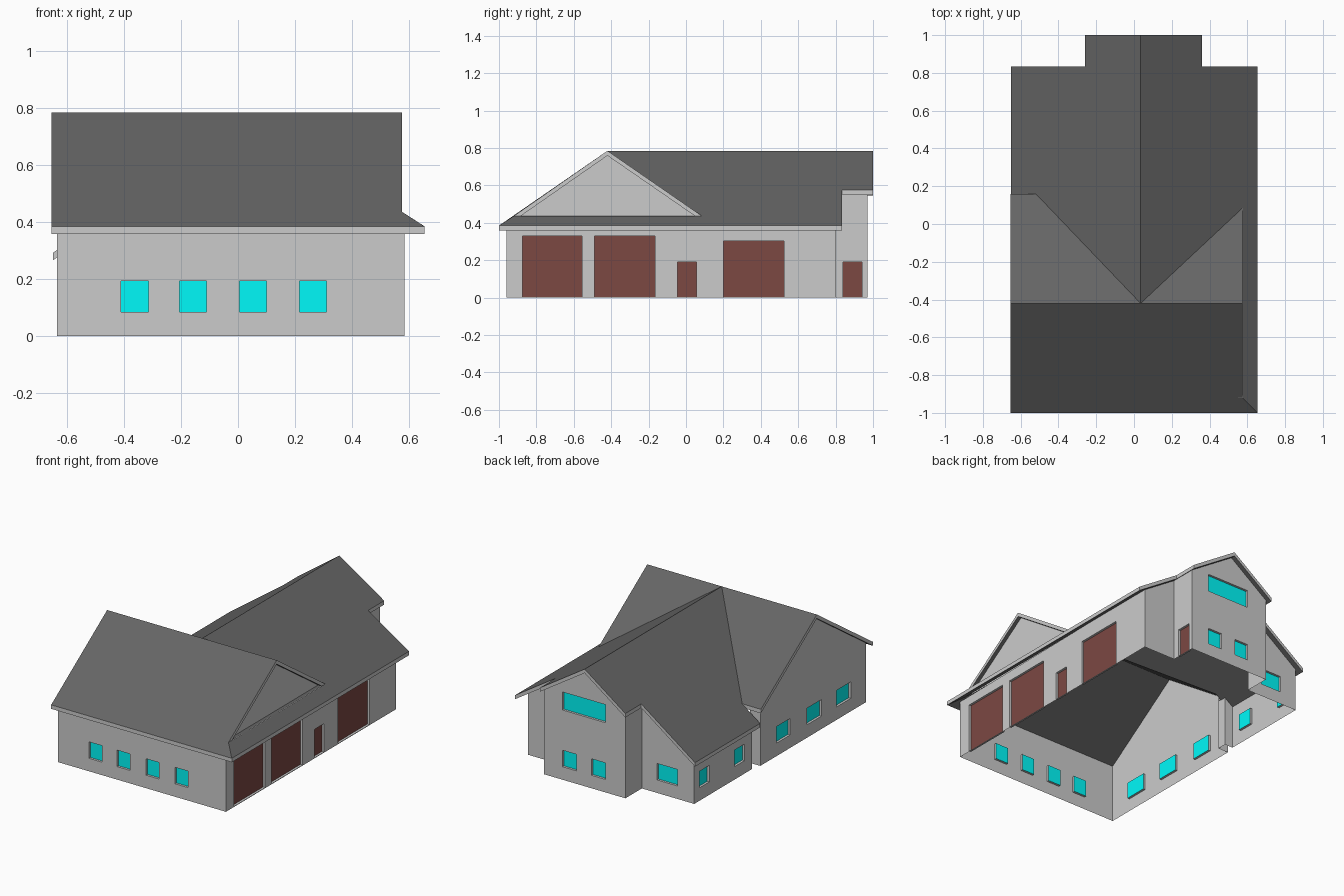
import bpy, bmesh
from mathutils import Vector

if "Cube" in bpy.data.objects:
    bpy.data.objects.remove(bpy.data.objects["Cube"])

def material(name, rgb):
    m = bpy.data.materials.new(name)
    m.diffuse_color = (*rgb, 1)
    m.use_nodes = True
    m.node_tree.nodes["Principled BSDF"].inputs["Base Color"].default_value = m.diffuse_color
    return m

ROOF = material("roof_dark", (0.13, 0.13, 0.13))
GLASS = material("glass_cyan", (0.0, 0.95, 0.95))
DOOR = material("door_red_brown", (0.2, 0.065, 0.055))

def finish(bm, name, mat=None):
    me = bpy.data.meshes.new(name)
    bm.to_mesh(me)
    bm.free()
    ob = bpy.data.objects.new(name, me)
    bpy.context.collection.objects.link(ob)
    if mat:
        me.materials.append(mat)
    return ob

def face(bm, pts, normal):
    f = bm.faces.new([bm.verts.new(p) for p in pts])
    f.normal_update()
    if f.normal.dot(normal) < 0:
        f.normal_flip()

REVEAL = 0.015

def wall(name, axis, c, out, top, openings=(), base=0.0):
    """Vertical wall on plane axis=c, facing out (+1/-1); top is a list of (u, z)."""
    def P(u, z, d=0.0):
        k = c - out * d
        return Vector((k, u, z)) if axis == 'x' else Vector((u, k, z))
    n = Vector((out, 0, 0)) if axis == 'x' else Vector((0, out, 0))
    bm = bmesh.new()
    loops = [[(top[0][0], base)] + list(top) + [(top[-1][0], base)]]
    rects = []
    for kind, u0, u1, z0, z1 in openings:
        rects.append((kind, [(u0, z0), (u1, z0), (u1, z1), (u0, z1)]))
        loops.append(rects[-1][1])
    edges = []
    for lp in loops:
        vs = [bm.verts.new(P(*q)) for q in lp]
        edges += [bm.edges.new((vs[i], vs[(i + 1) % len(vs)])) for i in range(len(vs))]
    bmesh.ops.triangle_fill(bm, use_beauty=True, use_dissolve=False, edges=edges, normal=n)
    for f in bm.faces:
        f.normal_update()
        if f.normal.dot(n) < 0:
            f.normal_flip()
    # reveals and recessed panels
    for i, (kind, r) in enumerate(rects):
        mid = sum((P(*q) for q in r), Vector()) / 4
        for a, b in zip(r, r[1:] + r[:1]):
            face(bm, [P(*a), P(*b), P(*b, REVEAL), P(*a, REVEAL)], mid - (P(*a) + P(*b)) / 2)
        pb = bmesh.new()
        face(pb, [P(*q, REVEAL) for q in r], n)
        finish(pb, f"{name}_{kind}_{i + 1}", GLASS if kind == "window" else DOOR)
    finish(bm, name)

def win(u0, u1, z0=0.085, z1=0.193):
    return ("window", u0, u1, z0, z1)

def door(u0, u1, z1):
    return ("door", u0, u1, 0.004, z1)

# Roof planes: height as a function of plan position
RX, RY, RZ = 0.035, -0.42, 0.785
def front_z(x, y): return RZ - 0.69 * abs(y - RY)
def right_z(x, y): return RZ - 0.645 * (x - RX)
def left_z(x, y): return RZ - 0.72 * (RX - x)

# Walls of the front wing
wall("front_wall", 'y', -0.96, -1, [(-0.635, 0.39), (0.585, 0.39)],
     [win(-0.41, -0.315), win(-0.205, -0.11), win(0.005, 0.10), win(0.215, 0.31)])
wall("left_gable_wall", 'x', -0.635, -1,
     [(-0.96, 0.39), (RY, 0.765), (0.137, 0.38)],
     [win(-0.173, -0.03), win(-0.495, -0.345), win(-0.80, -0.65)])
wall("right_wall", 'x', 0.585, 1, [(-0.96, 0.39), (0.80, 0.41)],
     [door(-0.875, -0.555, 0.33), door(-0.49, -0.165, 0.33),
      door(-0.045, 0.055, 0.19), door(0.20, 0.525, 0.303)])
wall("right_gable", 'x', 0.55, 1, [(-0.905, 0.43), (RY, 0.765), (0.065, 0.43)], base=0.425)

# Walls of the rear wing, with the narrow projecting end
wall("right_step_wall", 'y', 0.80, 1, [(0.35, 0.56), (0.585, 0.41)])
wall("right_end_wall", 'x', 0.35, 1, [(0.80, 0.56), (0.97, 0.56)], [door(0.84, 0.94, 0.19)])
wall("rear_wall", 'y', 0.97, 1, [(-0.24, 0.567), (RX, 0.765), (0.35, 0.56)],
     [win(-0.095, 0.217, 0.457, 0.575), win(-0.095, 0.006), win(0.115, 0.217)])
wall("left_end_wall", 'x', -0.24, -1, [(0.80, 0.567), (0.97, 0.567)])
wall("left_step_wall", 'y', 0.80, 1, [(-0.62, 0.293), (-0.24, 0.567)], [win(-0.50, -0.35)])
wall("left_wall", 'x', -0.62, -1, [(0.20, 0.293), (0.80, 0.293)],
     [win(0.28, 0.385), win(0.644, 0.748)])

# Small recess where the two wings meet on the left
wall("recess_side", 'y', 0.20, -1, [(-0.62, 0.293), (-0.56, 0.335)])
wall("recess_back", 'x', -0.56, -1, [(0.137, 0.335), (0.20, 0.335)])
wall("front_wing_return", 'y', 0.137, 1, [(-0.635, 0.38), (-0.56, 0.38)])

# Roof outlines in plan, each lifted onto its slope
SLOPES = [
    (front_z, [(-0.655, -1), (0.655, -1), (0.575, -0.92), (0.575, RY), (RX, RY), (-0.655, RY)]),
    (front_z, [(-0.655, RY), (RX, RY), (-0.52, 0.16), (-0.655, 0.16)]),
    (front_z, [(RX, RY), (0.575, RY), (0.575, 0.085)]),
    (right_z, [(RX, RY), (0.575, 0.085), (0.575, -0.92), (0.655, -1), (0.655, 0.835),
               (0.36, 0.835), (0.36, 1), (RX, 1)]),
    (left_z, [(RX, RY), (RX, 1), (-0.26, 1), (-0.26, 0.835), (-0.65, 0.835),
              (-0.65, 0.16), (-0.52, 0.16)]),
]
THICK = Vector((0, 0, 0.026))
top = bmesh.new()
for zf, plan in SLOPES:
    face(top, [(x, y, zf(x, y)) for x, y in plan], Vector((0, 0, 1)))
bmesh.ops.remove_doubles(top, verts=top.verts[:], dist=0.004)

# Fascia and barge boards along every open roof edge
fascia = bmesh.new()
for e in top.edges:
    if len(e.link_faces) == 1:
        lp = e.link_loops[0]
        a, b = lp.vert.co, lp.link_loop_next.vert.co
        fascia.faces.new([fascia.verts.new(p) for p in (a, a - THICK, b - THICK, b)])
finish(fascia, "fascia_boards")

# Underside of the roof
under = top.copy()
bmesh.ops.translate(under, verts=under.verts[:], vec=-THICK)
bmesh.ops.reverse_faces(under, faces=under.faces[:])
finish(under, "roof_underside", ROOF)
finish(top, "roof_slopes", ROOF)

# Ledge at the foot of the right gable
ledge = bmesh.new()
face(ledge, [(0.55, -0.92, 0.438), (0.576, -0.92, 0.438), (0.576, 0.085, 0.438), (0.55, 0.085, 0.438)],
     Vector((0, 0, 1)))
finish(ledge, "gable_ledge", ROOF)
